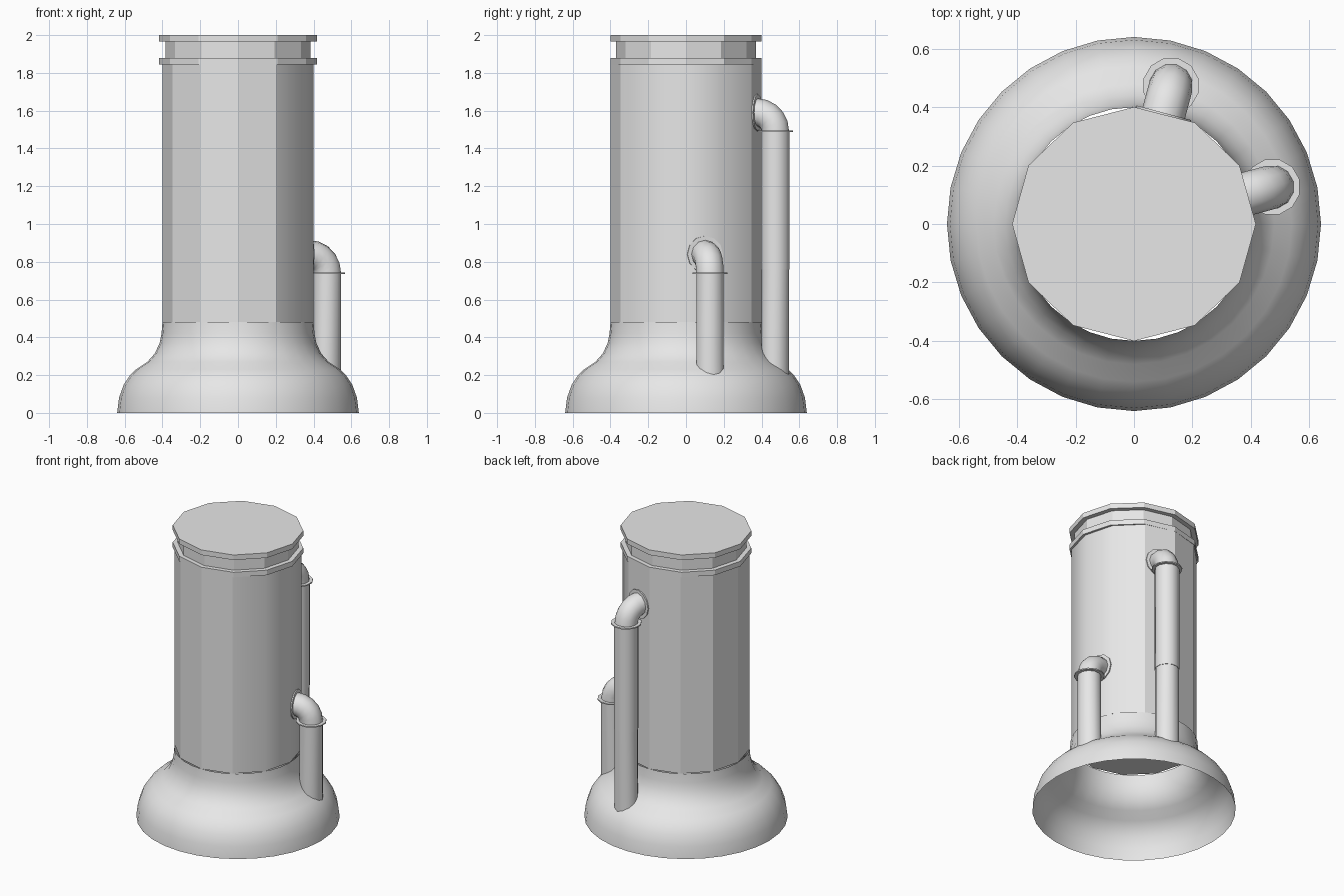
import bpy
from math import sin, cos, pi, hypot, radians
from mathutils import Vector, Matrix

cube = bpy.data.objects.get("Cube")
if cube:
    bpy.data.objects.remove(cube)

GREY = bpy.data.materials.new("plain_grey")
GREY.use_nodes = True
GREY.diffuse_color = (0.8, 0.8, 0.8, 1)
GREY.node_tree.nodes["Principled BSDF"].inputs["Base Color"].default_value = (0.8, 0.8, 0.8, 1)


def ring(radius, z, sides, squash=1.0):
    return [Vector((radius * cos(2 * pi * i / sides),
                    squash * radius * sin(2 * pi * i / sides), z)) for i in range(sides)]


def loft(name, rings, bottom=True, top=True, angle=35, matrix=None):
    """Skin a stack of equal rings, with optional end caps."""
    n = len(rings[0])
    verts = [v for r in rings for v in r]
    faces = [(k * n + i, k * n + (i + 1) % n, (k + 1) * n + (i + 1) % n, (k + 1) * n + i)
             for k in range(len(rings) - 1) for i in range(n)]
    if bottom:
        faces.append(tuple(reversed(range(n))))
    if top:
        faces.append(tuple(range(len(verts) - n, len(verts))))
    mesh = bpy.data.meshes.new(name)
    mesh.from_pydata(verts, [], faces)
    mesh.shade_smooth()
    mesh.set_sharp_from_angle(angle=radians(angle))
    mesh.materials.append(GREY)
    obj = bpy.data.objects.new(name, mesh)
    bpy.context.collection.objects.link(obj)
    if matrix:
        obj.matrix_world = matrix
    return obj


# Flared hollow base
PROFILE = [(0.64, 0), (0.63, 0.08), (0.605, 0.15), (0.575, 0.195), (0.54, 0.23),
           (0.48, 0.27), (0.44, 0.315), (0.415, 0.37), (0.405, 0.42), (0.4, 0.48)]
loft("flared_base", [ring(r, z, 32) for r, z in PROFILE], bottom=False, top=False, angle=50)


def base_height(radius):
    for (r0, z0), (r1, z1) in zip(PROFILE, PROFILE[1:]):
        if r1 <= radius <= r0:
            return z0 + (z1 - z0) * (r0 - radius) / (r0 - r1)
    return PROFILE[-1][1]


# Twelve-sided body, faceted on the left and rounded on the pipe side
body = loft("body", [ring(0.4, 0.48, 12), ring(0.4, 1.85, 12)])
for edge in body.data.edges:
    a, b = (body.data.vertices[i].co for i in edge.vertices)
    if abs(a.z - b.z) > 0.5 and a.x < 0.25:
        edge.use_edge_sharp = True

# Neck and the two rims, slightly narrower from front to back
for name, radius, low, high in (("lower_rim", 0.417, 1.845, 1.88),
                                ("neck", 0.385, 1.88, 1.965),
                                ("top_rim", 0.417, 1.965, 2.0)):
    loft(name, [ring(radius, low, 12, 0.96), ring(radius, high, 12, 0.96)], angle=20)

# Pipes, modelled pointing along +x and turned into place
REACH, BORE, BEND, WALL = 0.49, 0.075, 0.1, 0.386


def add_pipe(label, turn, collar_z, joint_z=None):
    spin = Matrix.Rotation(radians(turn), 4, "Z")
    shift = Vector((REACH, 0, 0))

    # Straight run, its foot trimmed to the base surface
    foot = [p + shift for p in ring(BORE, 0, 12)]
    for p in foot:
        p.z = base_height(hypot(p.x, p.y)) - 0.01
    if joint_z:
        lower = [p + shift for p in ring(BORE, joint_z, 12)]
        loft(label + "_lower_pipe", [foot, lower], top=False, matrix=spin)
        foot = [p + shift for p in ring(BORE + 0.003, joint_z, 12)]
    head = [p + shift for p in ring(BORE + (0.003 if joint_z else 0), collar_z, 12)]
    loft(label + "_pipe", [foot, head], bottom=bool(joint_z), top=False, matrix=spin)

    # Collar at the head of the run
    loft(label + "_collar", [[p + shift for p in ring(0.097, collar_z + d, 12)]
                             for d in (-0.004, 0.004)], matrix=spin)

    # Quarter-turn elbow into the wall
    centre = Vector((REACH - BEND, 0, collar_z))
    rings = []
    for k in range(6):
        tilt = Matrix.Rotation(-k * pi / 10, 3, "Y")
        rings.append([centre + tilt @ (p + Vector((BEND, 0, 0))) for p in ring(BORE, 0, 12)])
    loft(label + "_elbow", rings, bottom=False, top=False, angle=50, matrix=spin)

    # Flange against the wall
    lay = Matrix.Rotation(pi / 2, 3, "Y")
    mid = Vector((WALL, 0, collar_z + BEND))
    loft(label + "_flange", [[mid + lay @ p for p in ring(0.097, d, 12)]
                             for d in (-0.004, 0.008)], matrix=spin)


add_pipe("short", 15, 0.74)
add_pipe("tall", 75, 1.49, joint_z=0.76)
